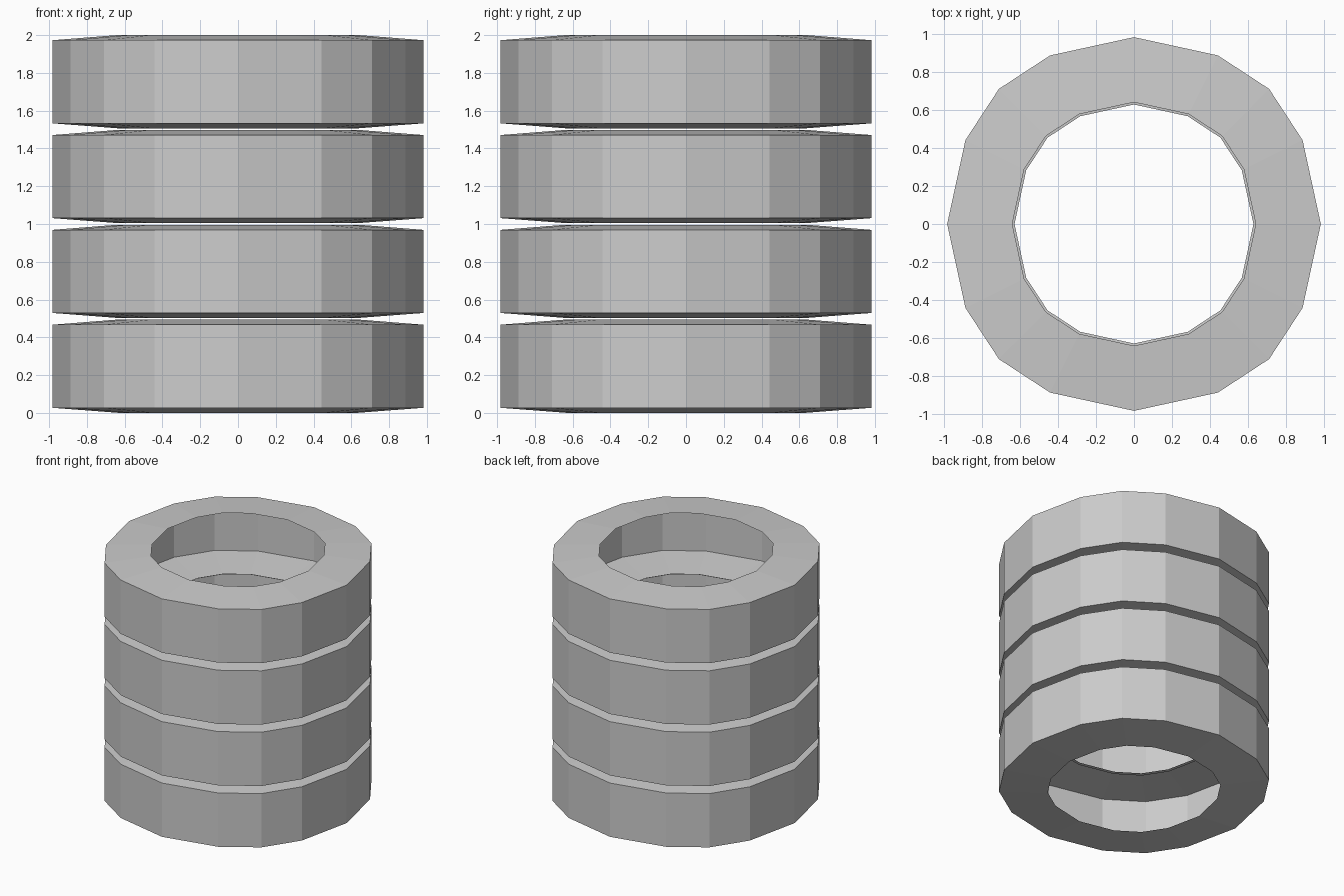
import bpy, bmesh

if "Cube" in bpy.data.objects:
    bpy.data.objects.remove(bpy.data.objects["Cube"])

# One quadrant of the slightly uneven 16-sided outline
QUADRANT = [(0.982, 0.0), (0.886, 0.441), (0.71, 0.71), (0.441, 0.886)]
R = 0.982
# Open shell profile (radius, height): lower lip, outer wall, upper lip
PROFILE = [(0.628, 0.0), (R, 0.027), (R, 0.467), (0.64, 0.494)]
PITCH = 0.502


def outline():
    pts, quad = [], QUADRANT
    for _ in range(4):
        pts += quad
        quad = [(-y, x) for x, y in quad]
    return pts


def hollow_ring(name, z0):
    bm = bmesh.new()
    loops = [[bm.verts.new((x * r / R, y * r / R, z0 + z)) for x, y in outline()]
             for r, z in PROFILE]
    for low, high in zip(loops, loops[1:]):
        n = len(low)
        for i in range(n):
            j = (i + 1) % n
            bm.faces.new((low[i], low[j], high[j], high[i]))
    mesh = bpy.data.meshes.new(name)
    bm.to_mesh(mesh)
    bm.free()
    obj = bpy.data.objects.new(name, mesh)
    bpy.context.collection.objects.link(obj)


# Four stacked tyres with hairline gaps
for k in range(4):
    hollow_ring(f"tyre_{k + 1}", k * PITCH)
